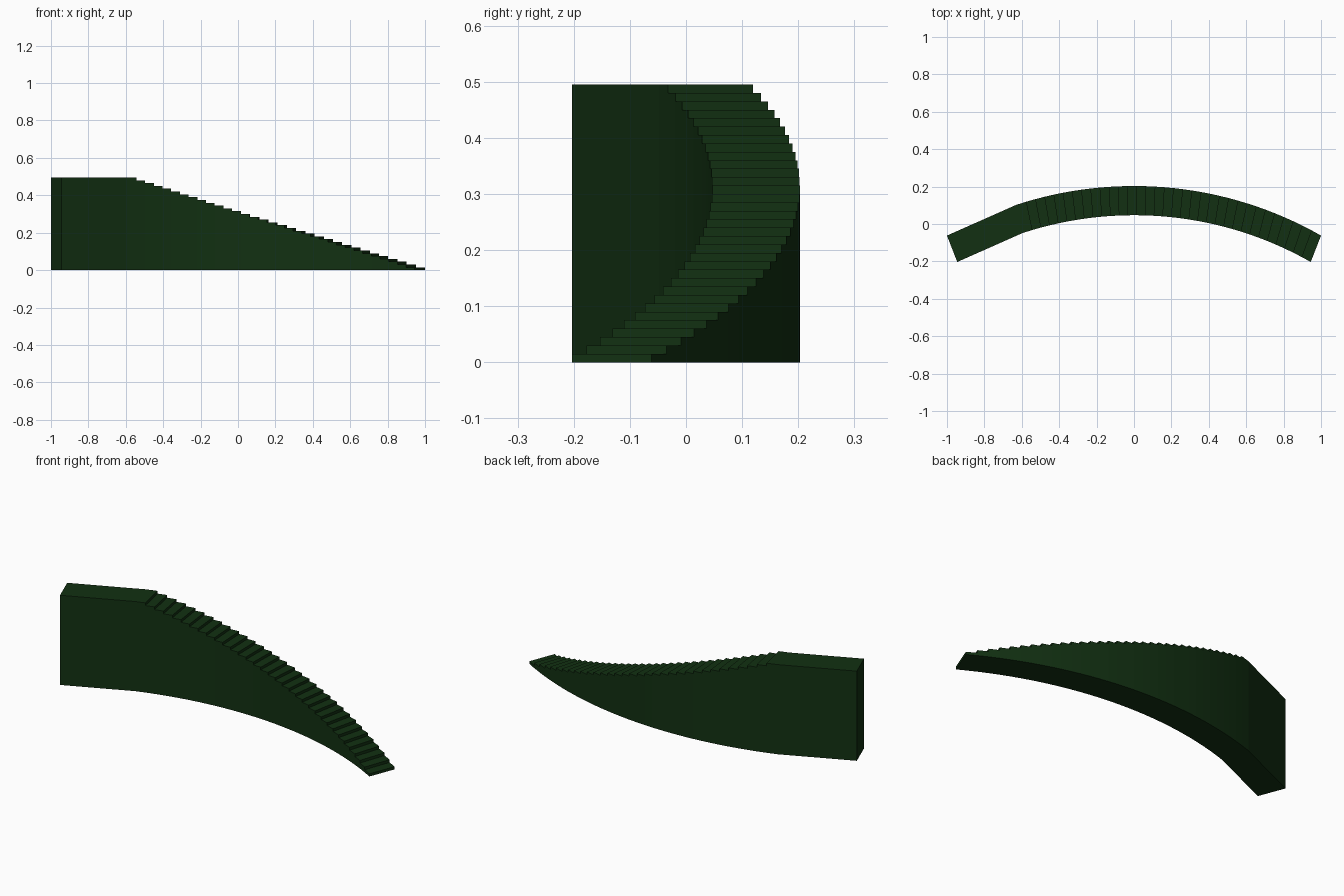
import bpy
import bmesh
from math import sqrt

cube = bpy.data.objects.get("Cube")
if cube:
    bpy.data.objects.remove(cube, do_unlink=True)

STEPS = 32
RISE = 0.015
LANDING_BEND, LANDING_EDGE = -0.63, -0.575


def arc_y(x, radius, peak):
    return peak - radius + sqrt(radius * radius - x * x)


def plan_point(t, outer):
    """Outer and inner edges of the curved flight, t runs from -1 to 1."""
    if outer:
        return t, arc_y(t, 2.02, 0.203)
    return 0.945 * t, arc_y(0.945 * t, 1.91, 0.047)


# Stations along the flight and the height of each column
stations = [-1, LANDING_BEND]
stations += [LANDING_EDGE + (1 - LANDING_EDGE) * i / STEPS for i in range(STEPS + 1)]
top = (STEPS + 1) * RISE
heights = [top, top] + [RISE * (STEPS - i) for i in range(STEPS)] + [0]

bm = bmesh.new()
cache = {}


def vert(i, outer, z):
    key = (i, outer, round(z, 4))
    if key not in cache:
        cache[key] = bm.verts.new((*plan_point(stations[i], outer), z))
    return cache[key]


def face(corners):
    unique = list(dict.fromkeys(vert(*c) for c in corners))
    if len(unique) > 2:
        bm.faces.new(unique)


def across(i, za, j, zb):
    face([(i, True, za), (i, False, za), (j, False, zb), (j, True, zb)])


# Landing and steps as one closed solid
for i, h in enumerate(heights[:-1]):
    nxt = heights[i + 1]
    across(i, h, i + 1, h)          # tread
    across(i, 0, i + 1, 0)          # underside
    across(i + 1, h, i + 1, nxt)    # riser
    for outer in (True, False):     # side walls
        face([(i, outer, 0), (i + 1, outer, 0), (i + 1, outer, nxt),
              (i + 1, outer, h), (i, outer, h)])
across(0, 0, 0, top)                # landing end wall

bmesh.ops.recalc_face_normals(bm, faces=bm.faces[:])
mesh = bpy.data.meshes.new("curved_staircase")
bm.to_mesh(mesh)
bm.free()

# Dark green paint
color = (0.006, 0.03, 0.006, 1)
paint = bpy.data.materials.new("dark_green")
paint.use_nodes = True
paint.diffuse_color = color
paint.node_tree.nodes["Principled BSDF"].inputs["Base Color"].default_value = color
mesh.materials.append(paint)

stairs = bpy.data.objects.new("curved_staircase", mesh)
bpy.context.collection.objects.link(stairs)
